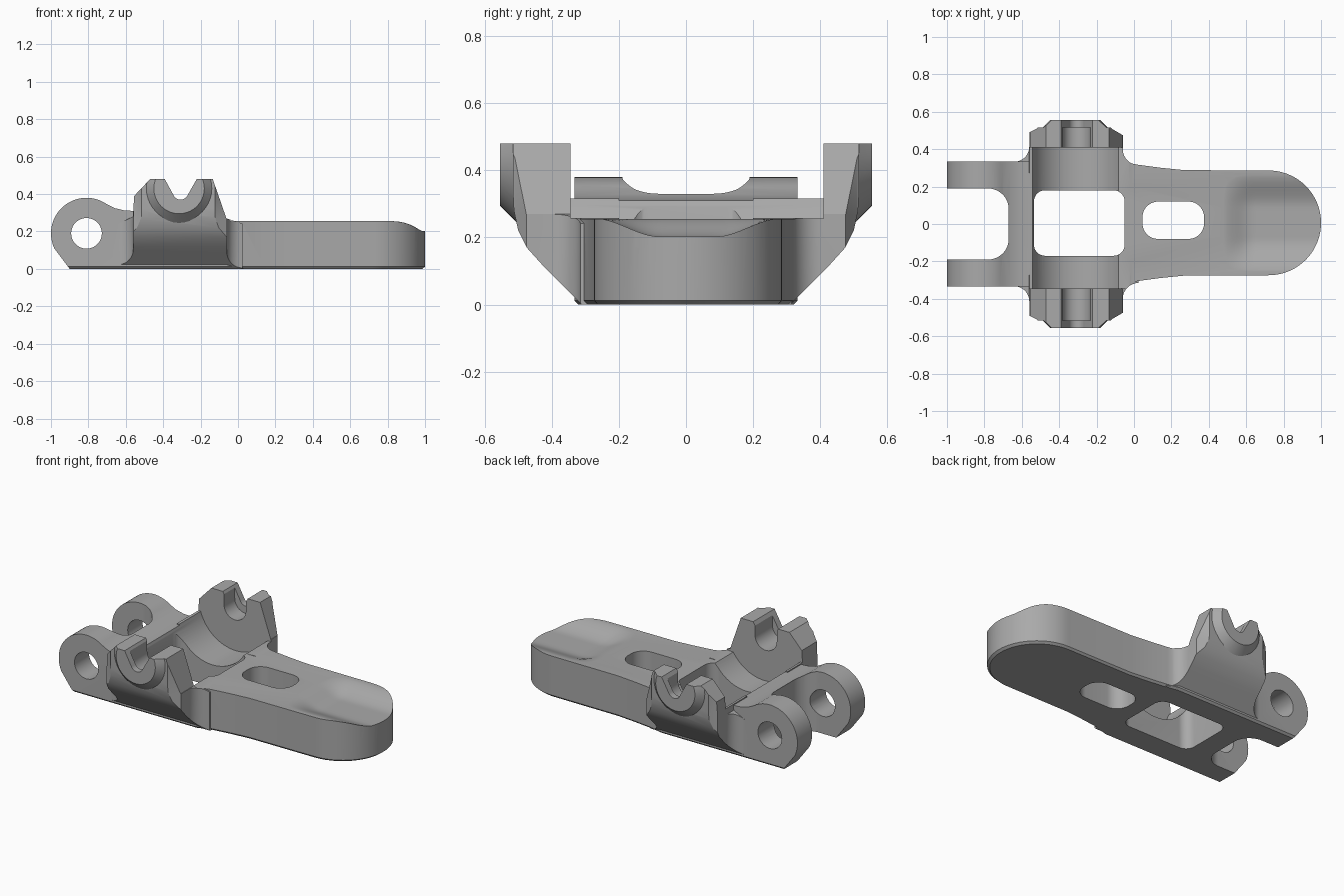
import bpy, bmesh, math
from mathutils import Vector

cube = bpy.data.objects.get("Cube")
if cube:
    bpy.data.objects.remove(cube, do_unlink=True)

metal = bpy.data.materials.new("plain_grey")
metal.use_nodes = True
grey = (0.4, 0.4, 0.4, 1)
metal.diffuse_color = grey
metal.node_tree.nodes["Principled BSDF"].inputs["Base Color"].default_value = grey


def make(name, bm):
    bmesh.ops.recalc_face_normals(bm, faces=bm.faces)
    mesh = bpy.data.meshes.new(name)
    bm.to_mesh(mesh)
    bm.free()
    mesh.materials.append(metal)
    ob = bpy.data.objects.new(name, mesh)
    bpy.context.collection.objects.link(ob)
    return ob


def place(axis, p, d):
    return {"x": (d, p[0], p[1]), "y": (p[0], d, p[1]), "z": (p[0], p[1], d)}[axis]


def loft(name, axis, rings):
    """Closed solid through matching outlines, each given as (depth, points)."""
    bm = bmesh.new()
    loops = [[bm.verts.new(place(axis, p, d)) for p in pts] for d, pts in rings]
    for a, b in zip(loops, loops[1:]):
        for i in range(len(a)):
            j = (i + 1) % len(a)
            bm.faces.new((a[i], a[j], b[j], b[i]))
    bm.faces.new(loops[0])
    bm.faces.new(loops[-1])
    return make(name, bm)


def prism(name, axis, pts, lo, hi):
    return loft(name, axis, [(lo, pts), (hi, pts)])


def boolean(a, b, op):
    bpy.context.view_layer.objects.active = a
    mod = a.modifiers.new("cut", "BOOLEAN")
    mod.operation, mod.solver, mod.object = op, "EXACT", b
    bpy.ops.object.modifier_apply(modifier=mod.name)
    bpy.data.objects.remove(b, do_unlink=True)


def arc(cx, cy, r, a0, a1, n=12):
    angles = [math.radians(a0 + (a1 - a0) * i / n) for i in range(n + 1)]
    return [(cx + r * math.cos(a), cy + r * math.sin(a)) for a in angles]


def circle(cx, cy, r, n=40):
    return arc(cx, cy, r, 0, 360, n)[:-1]


def rounded(x0, x1, y0, y1, r):
    return (arc(x1 - r, y1 - r, r, 0, 90) + arc(x0 + r, y1 - r, r, 90, 180)
            + arc(x0 + r, y0 + r, r, 180, 270) + arc(x1 - r, y0 + r, r, 270, 360))


def smooth(t):
    t = max(0, min(1, t))
    return t * t * (3 - 2 * t)


# Lever body: side profile trimmed by the plan outline
side = ([(-0.9, 0), (-0.9, -0.1), (1.2, -0.1), (1.2, 0.255), (-0.3, 0.255), (-0.5, 0.31),
         (-0.56, 0.31), (-0.61, 0.313), (-0.66, 0.325)]
        + arc(-0.81, 0.19, 0.19, 55, 205, 28))
plan = ([(-1.1, -0.333), (-0.06, -0.333), (0.02, -0.305), (0.14, -0.289), (0.27, -0.276)]
        + arc(0.72, 0.006, 0.28, -90, 90, 36)
        + [(0.27, 0.288), (0.14, 0.301), (0.02, 0.317), (-0.06, 0.333), (-1.1, 0.333)])
inner = [(0.01 + (x - 0.01) * 0.985, y * 0.962) for x, y in plan]
lever = loft("lever", "z", [(0, inner), (0.012, plan), (0.6, plan)])
boolean(lever, prism("side_profile", "y", side, -1, 1), "INTERSECT")

# Side brackets with outer bosses and blended feet
slope = [(0.2, 0), (0.31, 0), (0.43, 0.12), (0.475, 0.17), (0.5, 0.22), (0.513, 0.28),
         (0.515, 0.32), (0.515, 0.6), (0.2, 0.6)]
front = [(-0.64, -0.1), (-0.64, 0.24), (-0.562, 0.28), (-0.555, 0.39), (-0.47, 0.48),
         (-0.135, 0.48), (-0.062, 0.27), (0.03, 0.24), (0.03, -0.1)]
foot = ([(-0.64, 0.1)] + arc(-0.64, 0.413, 0.08, -90, 0, 8)
        + [(-0.56, 0.49), (-0.52, 0.51), (-0.44, 0.6), (-0.19, 0.6), (-0.12, 0.51), (-0.06, 0.475)]
        + arc(0.025, 0.4, 0.085, 180, 270, 8) + [(0.03, 0.1)])
for s in (-1, 1):
    bracket = prism("bracket", "x", [(y * s, z) for y, z in slope], -0.7, 0.1)
    boolean(bracket, prism("foot", "z", [(x, y * s) for x, y in foot], -0.1, 0.7), "INTERSECT")
    boss = loft("boss", "y", [(0.4 * s, circle(-0.315, 0.43, 0.19)),
                              (0.5 * s, circle(-0.315, 0.43, 0.19)),
                              (0.555 * s, circle(-0.315, 0.43, 0.135))])
    boolean(bracket, boss, "UNION")
    boolean(bracket, prism("front_outline", "y", front, -1, 1), "INTERSECT")
    boolean(lever, bracket, "UNION")

# Curved saddle between the brackets
saddle = arc(-0.3, 0.39, 0.255, 197, 328, 32) + [(0.1, 0.265), (0.1, 0.7), (-0.6, 0.7), (-0.6, 0.32)]
boolean(lever, prism("saddle", "y", saddle, -0.345, 0.41), "DIFFERENCE")

# Pin notches: wide pocket inside, flared opening through the outer lip
pocket = arc(-0.308, 0.4, 0.075, 180, 360, 20) + [(-0.233, 0.6), (-0.383, 0.6)]
notch = arc(-0.307, 0.412, 0.042, 200, 340, 12) + [(-0.22, 0.481), (-0.2, 0.6), (-0.41, 0.6), (-0.392, 0.481)]
for s in (-1, 1):
    boolean(lever, prism("pocket", "y", pocket, 0.28 * s, 0.515 * s), "DIFFERENCE")
    boolean(lever, prism("notch", "y", notch, 0.29 * s, 0.7 * s), "DIFFERENCE")

# Openings through the lever and the pivot hole
for x0, x1, y0, y1, r in ((-0.535, -0.05, -0.17, 0.18, 0.06),
                          (0.045, 0.375, -0.08, 0.12, 0.085),
                          (-1.3, -0.67, -0.19, 0.19, 0.11)):
    boolean(lever, prism("opening", "z", rounded(x0, x1, y0, y1, r), -0.2, 0.8), "DIFFERENCE")
boolean(lever, prism("pivot_hole", "y", circle(-0.81, 0.19, 0.082), -0.8, 0.8), "DIFFERENCE")

# Shallow thumb scoop at the tip
rows = []
for i in range(25):
    x = 0.45 + 0.025 * i
    ys = [-0.27 + 0.0225 * j for j in range(25)]
    floor = [(y, 0.2565 - 0.054 * smooth((x - 0.46) / 0.18)
              * smooth((0.275 - abs(y - 0.005)) / 0.19)) for y in ys]
    rows.append((x, floor + [(0.29, 0.257), (0.29, 0.4), (-0.29, 0.4), (-0.29, 0.257)]))
boolean(lever, loft("thumb_scoop", "x", rows), "DIFFERENCE")

# Clean up and shade
bm = bmesh.new()
bm.from_mesh(lever.data)
bmesh.ops.remove_doubles(bm, verts=bm.verts, dist=0.0003)
bm.to_mesh(lever.data)
bm.free()
for ob in bpy.context.selected_objects:
    ob.select_set(False)
lever.select_set(True)
bpy.context.view_layer.objects.active = lever
bpy.ops.object.shade_smooth_by_angle(angle=math.radians(28))
